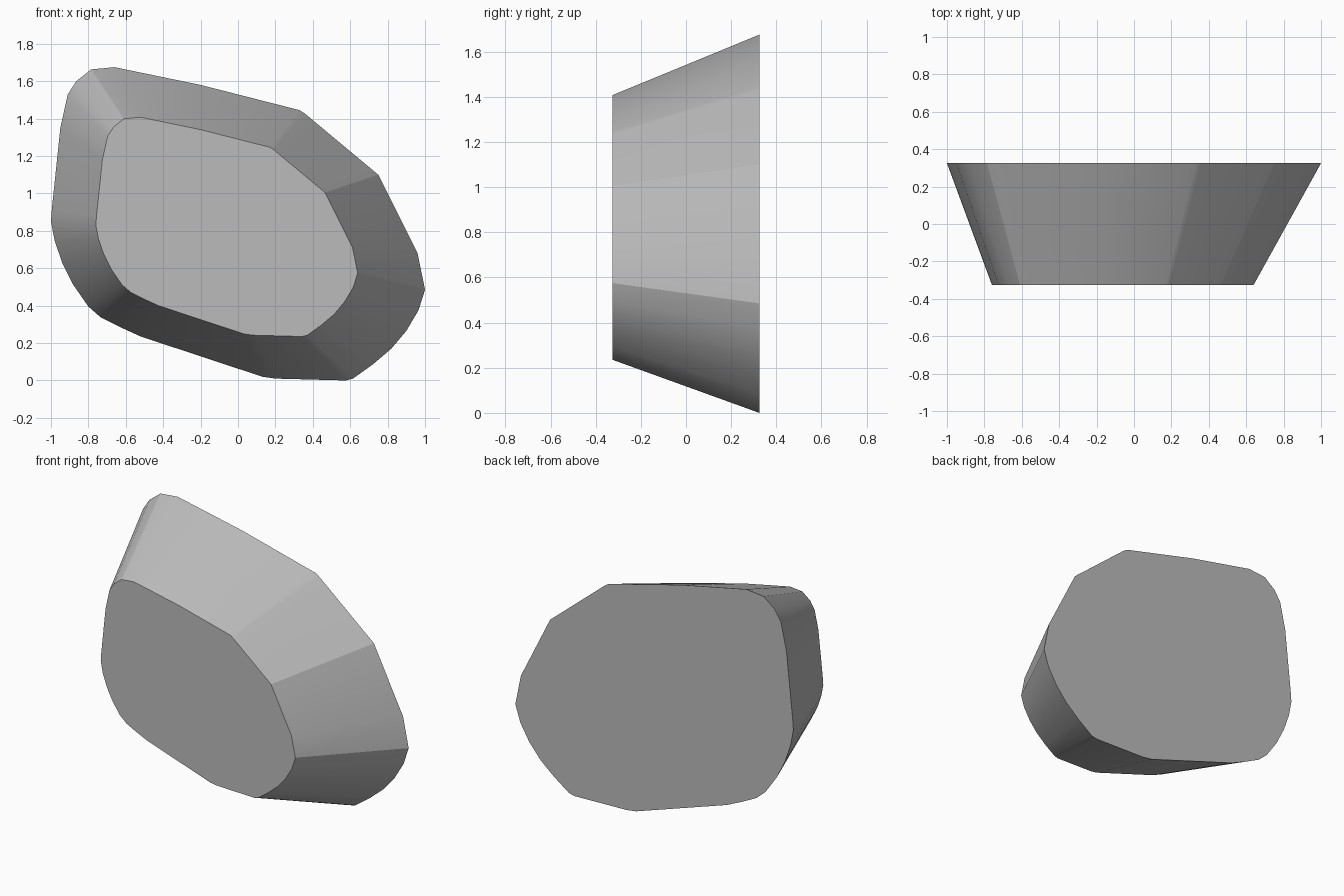
import bpy, bmesh, math

if "Cube" in bpy.data.objects:
    bpy.data.objects.remove(bpy.data.objects["Cube"])

# Outline of the wide back face as (x, z), clockwise from the upper left
OUTLINE = [
    (-0.66, 1.675), (-0.20, 1.58), (0.33, 1.445), (0.36, 1.425),
    (0.75, 1.10), (0.96, 0.68), (1.0, 0.485),
    (0.965, 0.375), (0.90, 0.265), (0.82, 0.17), (0.72, 0.085), (0.615, 0.01),
    (0.575, 0.0), (0.20, 0.01), (0.13, 0.02),
    (-0.52, 0.235), (-0.63, 0.285), (-0.735, 0.338), (-0.80, 0.395),
    (-0.88, 0.51), (-0.94, 0.63), (-0.98, 0.745), (-1.0, 0.85),
    (-0.995, 0.92), (-0.95, 1.35), (-0.91, 1.53), (-0.865, 1.60), (-0.785, 1.663),
]
HALF_DEPTH = 0.325
TAPER = 0.70            # front face size relative to the back face
SHIFT = (-0.06, 0.235)  # front face offset in x and z

grey = bpy.data.materials.new("stone grey")
grey.diffuse_color = (0.5, 0.5, 0.5, 1)
grey.use_nodes = True
grey.node_tree.nodes["Principled BSDF"].inputs["Base Color"].default_value = grey.diffuse_color

# Tapered block: back outline lofted to its smaller copy at the front
bm = bmesh.new()
back = [bm.verts.new((x, HALF_DEPTH, z)) for x, z in OUTLINE]
front = [bm.verts.new((x * TAPER + SHIFT[0], -HALF_DEPTH, z * TAPER + SHIFT[1]))
         for x, z in OUTLINE]
n = len(OUTLINE)
bm.faces.new(back)
bm.faces.new(front)
for i in range(n):
    j = (i + 1) % n
    bm.faces.new((back[i], back[j], front[j], front[i]))
bmesh.ops.recalc_face_normals(bm, faces=bm.faces)

mesh = bpy.data.meshes.new("tapered_stone")
bm.to_mesh(mesh)
bm.free()
mesh.materials.append(grey)
stone = bpy.data.objects.new("tapered_stone", mesh)
bpy.context.collection.objects.link(stone)

# Soft rounded corners, crisp rims
bpy.context.view_layer.objects.active = stone
stone.select_set(True)
bpy.ops.object.shade_smooth_by_angle(angle=math.radians(20))
